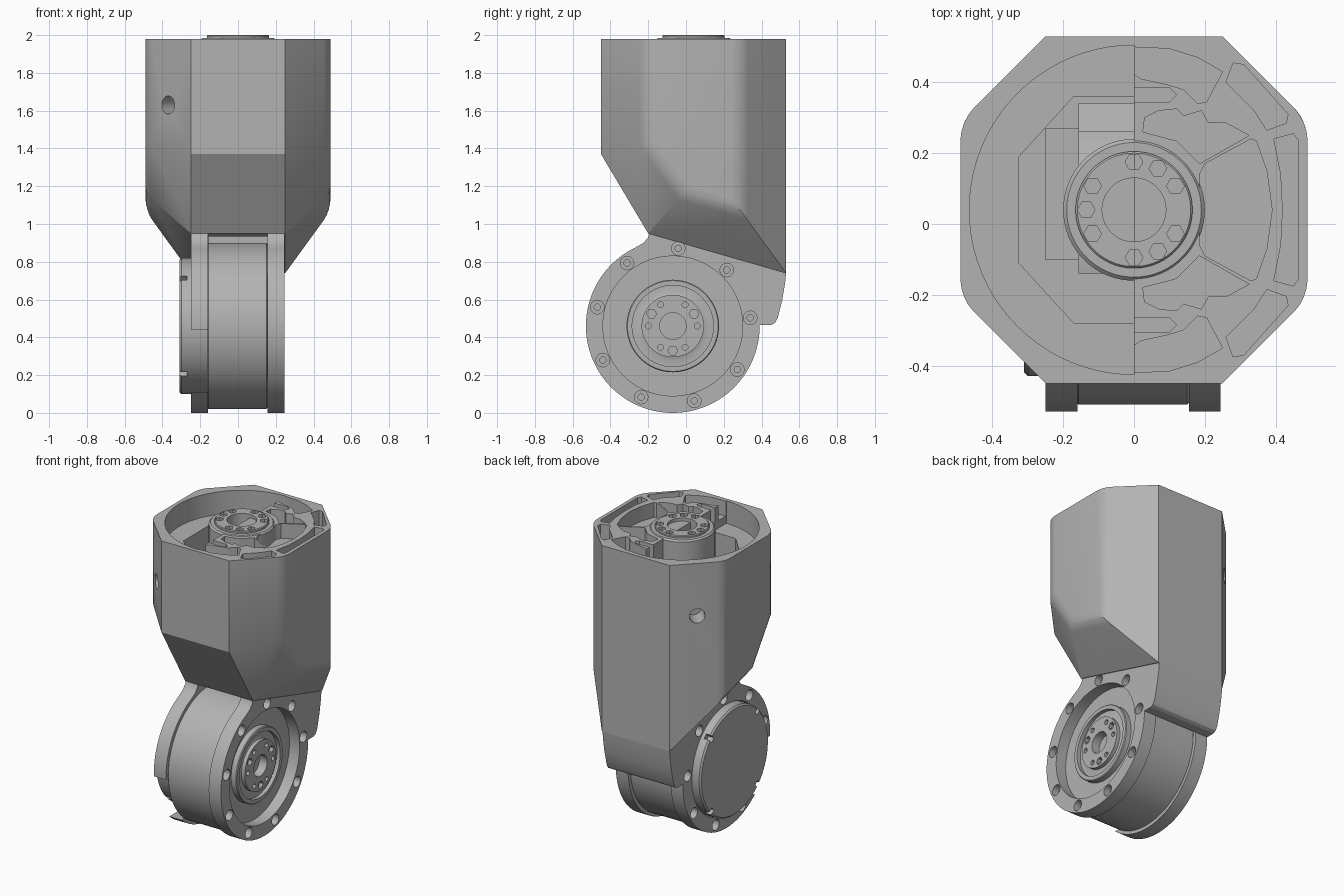
import bpy, bmesh, math
from mathutils import Vector

if "Cube" in bpy.data.objects:
    bpy.data.objects.remove(bpy.data.objects["Cube"])

grey = bpy.data.materials.new("grey_metal")
grey.diffuse_color = (0.45, 0.45, 0.45, 1)
grey.use_nodes = True
grey.node_tree.nodes["Principled BSDF"].inputs["Base Color"].default_value = grey.diffuse_color
CY, CZ = -0.07, 0.46      # axis of the lower joint (runs along x)
TY = 0.04                 # axis of the top hub (runs along z)


def finish(name, bm):
    bmesh.ops.recalc_face_normals(bm, faces=bm.faces)
    me = bpy.data.meshes.new(name)
    bm.to_mesh(me)
    bm.free()
    ob = bpy.data.objects.new(name, me)
    bpy.context.collection.objects.link(ob)
    me.materials.append(grey)
    return ob


def prism(name, pts, axis, a, b):
    """Extrude a closed outline: (y, z) along x, or (x, y) along z."""
    bm = bmesh.new()
    put = (lambda p, h: (h, p[0], p[1])) if axis == "x" else (lambda p, h: (p[0], p[1], h))
    lo = [bm.verts.new(put(p, a)) for p in pts]
    hi = [bm.verts.new(put(p, b)) for p in pts]
    bm.faces.new(lo)
    bm.faces.new(hi)
    n = len(pts)
    for i in range(n):
        j = (i + 1) % n
        bm.faces.new((lo[i], lo[j], hi[j], hi[i]))
    return finish(name, bm)


def lathe(name, prof, axis, n=96):
    """Revolve (radius, height); first and last points lie on the axis."""
    bm = bmesh.new()

    def put(r, h, t):
        c, s = r * math.cos(t), r * math.sin(t)
        return (h, CY + c, CZ + s) if axis == "x" else (c, TY + s, h)
    rings = []
    for r, h in prof:
        k = 1 if r == 0 else n
        rings.append([bm.verts.new(put(r, h, math.tau * i / n)) for i in range(k)])
    for A, B in zip(rings, rings[1:]):
        for i in range(n):
            j = (i + 1) % n
            f = [A[0]] if len(A) == 1 else [A[i], A[j]]
            f += [B[0]] if len(B) == 1 else [B[j], B[i]]
            bm.faces.new(f)
    return finish(name, bm)


def circle(cx, cy, r, n=24, a0=0, a1=360):
    m = n if a1 - a0 == 360 else n + 1
    ang = [math.radians(a0 + (a1 - a0) * i / n) for i in range(m)]
    return [(cx + r * math.cos(t), cy + r * math.sin(t)) for t in ang]


def cut(target, *cutters):
    bpy.context.view_layer.objects.active = target
    for c in cutters:
        m = target.modifiers.new("cut", "BOOLEAN")
        m.operation, m.solver, m.object = "DIFFERENCE", "EXACT", c
        bpy.ops.object.modifier_apply(modifier=m.name)
        bpy.data.objects.remove(c)


def holes(target, axis, centre, radius, angles, r, a, b, n=20):
    for d in angles:
        t = math.radians(d)
        p = (centre[0] + radius * math.cos(t), centre[1] + radius * math.sin(t))
        cut(target, prism("hole", circle(*p, r, n), axis, a, b))


# Housing: eight-sided block tapering toward the joint
half = [(.25, .53, 1.98), (.49, .29, 1.98), (.49, -.21, 1.98), (.25, -.45, 1.98),
        (.25, -.45, 1.37), (.25, -.2, 1.0), (.25, -.2, .95), (.49, -.21, 1.43),
        (.49, -.02, 1.16), (.49, .29, 1.07), (.25, .53, .74)]
bm = bmesh.new()
for x, y, z in half:
    bm.verts.new((x, y, z))
    bm.verts.new((-x, y, z))
bmesh.ops.convex_hull(bm, input=bm.verts)
bmesh.ops.dissolve_limit(bm, angle_limit=math.radians(2), verts=bm.verts, edges=bm.edges)
soft = [e for e in bm.edges if all(abs(v.co.x) > .45 for v in e.verts)
        and min(v.co.z for v in e.verts) < 1.9]
bmesh.ops.bevel(bm, geom=soft, offset=.05, segments=4, profile=.5, affect="EDGES")
housing = finish("housing", bm)

# Open half of the top and the shaft leading down to the motor
bore = [(0, TY + .465)] + circle(0, TY, .465, 40, 90, 270)[1:-1] + [(0, TY - .465)]
shaft = [(-.325, .19), (-.17, .36), (.17, .36), (.325, .19),
         (.325, -.11), (.17, -.28), (-.17, -.28), (-.325, -.11)]
cut(housing,
    prism("bore", bore, "z", 1.83, 2.1),
    prism("shaft", shaft, "z", 1.25, 1.835),
    prism("well", [(-.25, -.1), (.25, -.1), (.25, .27), (-.25, .27)], "z", 1.02, 1.3),
    prism("slot", [(-.155, -.14), (.155, -.14), (.155, .34), (-.155, .34)], "z", .6, 1.3))

# Weight-saving pockets in the solid half, mirrored front to back
upper = [
    [(-.01, .5), (.1, .495), (.18, .47), (.25, .43), (.205, .345), (.18, .34),
     (.14, .38), (.09, .395), (.02, .41), (-.01, .43)],
    [(-.01, .385), (.1, .385), (.12, .365), (.1, .345), (-.01, .345)],
    [(.025, .26), (.03, .3), (.07, .32), (.12, .325), (.14, .305), (.19, .32),
     (.21, .285), (.26, .285), (.325, .25), (.185, .17), (.12, .235)],
    [(.26, .4), (.28, .455), (.31, .45), (.435, .31), (.43, .285), (.375, .265), (.34, .32)]]
for pts in upper:
    for s in (1, -1):
        q = [(x, TY + s * (y - TY)) for x, y in pts]
        cut(housing, prism("pocket", q, "z", 1.88, 2.1))
fan = [(.185, .14), (.2, .17), (.33, .24), (.345, .235), (.375, .15), (.39, .04)]
fan += [(x, 2 * TY - y) for x, y in fan[-2::-1]]
side = [(.42, .04), (.415, .14), (.395, .24), (.45, .255), (.465, .235)]
side += [(x, 2 * TY - y) for x, y in side[:0:-1]]
for pts in (fan, side):
    cut(housing, prism("pocket", pts, "z", 1.88, 2.1))

# Round holes in the two left corner faces
for y, s in ((-.33, -1), (.41, 1)):
    bm = bmesh.new()
    d = Vector((-1, s, 0)).normalized()
    bmesh.ops.create_cone(bm, cap_ends=True, segments=32, radius1=.048, radius2=.048, depth=.24)
    bm.transform(d.to_track_quat("Z", "Y").to_matrix().to_4x4())
    bmesh.ops.translate(bm, vec=(-.37, y, 1.63), verts=bm.verts)
    cut(housing, finish("corner_hole", bm))

# Top hub with its bolt circle
hub = lathe("top_hub", [(0, 1.5), (.2, 1.5), (.2, 1.975), (.19, 1.985), (.165, 1.985),
                        (.165, 1.995), (.16, 2.0), (.09, 2.0), (.09, 1.8), (0, 1.8)], "z")
holes(hub, "z", (0, TY), .135, [30, 90, 150, 210, 270, 330], .025, 1.97, 2.1, 6)
holes(hub, "z", (0, TY), .135, [60, 180, 300], .025, 1.94, 2.1, 6)

# Fork plates either side of the motor
back = [(.39, .465), (.45, .465), (.47, .475), (.485, .5), (.51, .6), (.525, .69), (.53, .74)]
plate = ([(-.2, 1.0), (-.19, .965), (-.2, .93), (-.225, .9)]
         + circle(CY, CZ, .46, 80, 116, 360) + back + [(.5, .79), (.2, .9), (0, .98)])
right_plate = prism("right_fork_plate", plate, "x", .155, .245)
left_plate = prism("left_fork_plate", plate, "x", -.25, -.16)
bolts = [86 + 40 * i for i in range(9)]
cut(right_plate, prism("recess", circle(CY, CZ, .37, 96), "x", .1, .3))
holes(right_plate, "x", (CY, CZ), .412, bolts, .036, .2, .3)
holes(right_plate, "x", (CY, CZ), .412, bolts, .017, .17, .3, 12)
cut(left_plate, prism("recess", circle(CY, CZ, .365, 96), "x", -.3, -.1),
    prism("front_gap", [(-.6, .11), (CY - .1, .11), (CY - .1, .44), (-.6, .44)], "x", -.3, -.1))
holes(left_plate, "x", (CY, CZ), .412, bolts, .036, -.3, -.205)

# Rear bridge joining the fork plates
prism("rear_bridge", back + [(.5, .8), (.26, .86)], "x", -.165, .16)

# Motor drum
lathe("motor_drum", [(0, -.165), (.432, -.165), (.44, -.157), (.44, .15), (.432, .158), (0, .158)], "x")

# Output flange in the right recess
flange = lathe("output_flange", [(0, .1), (.372, .1), (.372, .17), (.245, .17), (.245, .205),
                                 (.24, .21), (.215, .21), (.215, .185), (.18, .185), (.165, .19),
                                 (.165, .215), (.07, .215), (.07, .14), (0, .14)], "x")
holes(flange, "x", (CY, CZ), .13, range(0, 360, 60), .016, .18, .3, 12)
holes(flange, "x", (CY, CZ), .13, [30, 150, 270], .026, .19, .3, 6)

# Left cover with four clip notches
cover = lathe("left_cover", [(0, -.31), (.35, -.31), (.36, -.3), (.36, -.15), (0, -.15)], "x")
for k in range(4):
    t = math.radians(45 + 90 * k)
    u, v = Vector((math.cos(t), math.sin(t))), Vector((-math.sin(t), math.cos(t)))
    q = [Vector((CY, CZ)) + u * a + v * b
         for a, b in ((.325, -.016), (.4, -.016), (.4, .016), (.325, .016))]
    cut(cover, prism("notch", q, "x", -.33, -.27))

# Smooth the round surfaces, keep edges crisp
for ob in bpy.data.objects:
    bpy.ops.object.select_all(action="DESELECT")
    ob.select_set(True)
    bpy.context.view_layer.objects.active = ob
    bpy.ops.object.shade_smooth_by_angle(angle=math.radians(25))
